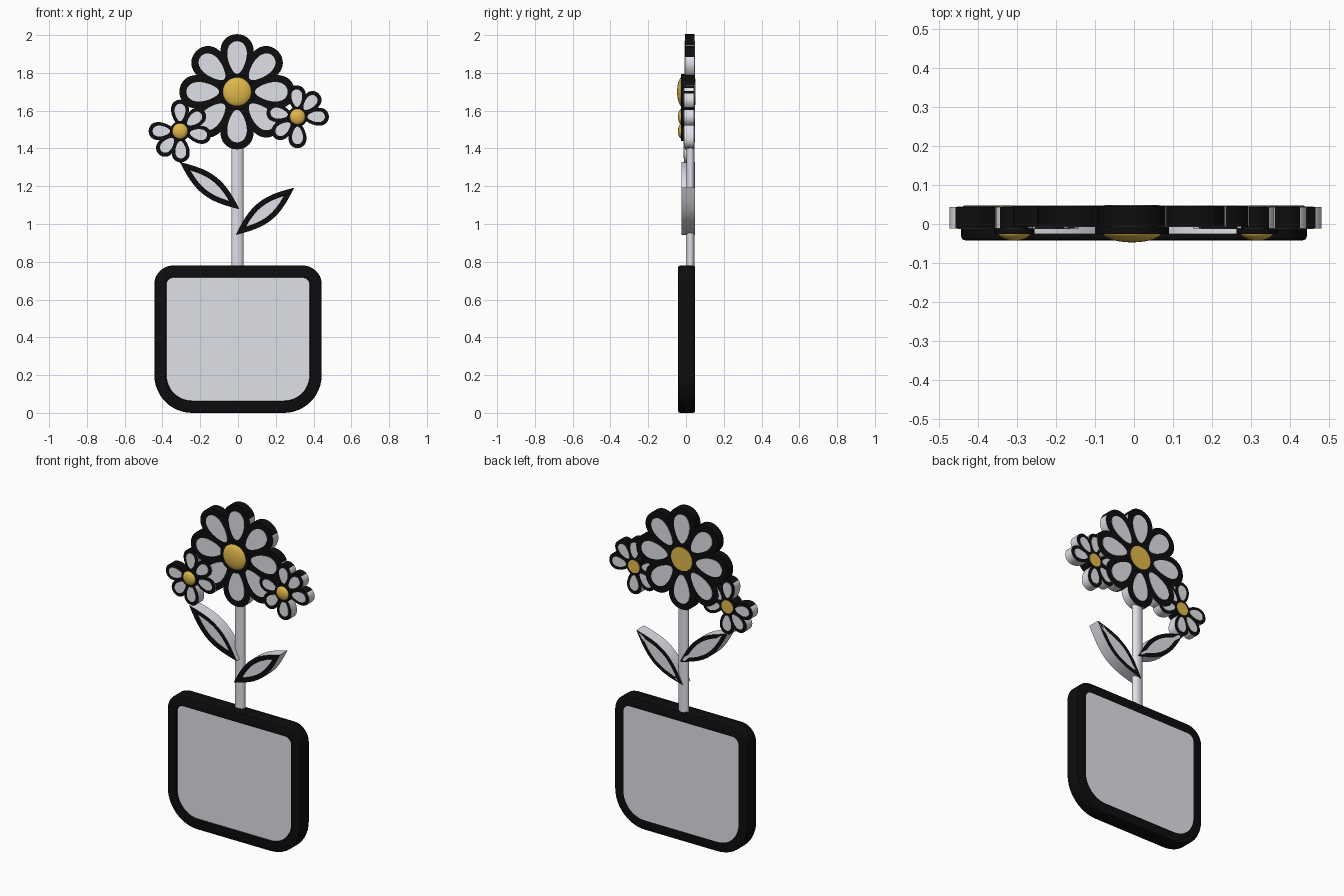
import bpy, bmesh, math
from math import sin, cos, pi, radians
from mathutils import Matrix

cube = bpy.data.objects.get("Cube")
if cube:
    bpy.data.objects.remove(cube, do_unlink=True)


def material(name, rgb):
    m = bpy.data.materials.new(name)
    m.use_nodes = True
    m.diffuse_color = (*rgb, 1)
    m.node_tree.nodes["Principled BSDF"].inputs["Base Color"].default_value = (*rgb, 1)
    return m


BLACK, WHITE, YELLOW = 0, 1, 2
MATS = [material("outline black", (0.004, 0.004, 0.004)),
        material("pale white", (0.74, 0.75, 0.80)),
        material("golden yellow", (0.74, 0.48, 0.07))]


def finish(name, bm):
    mesh = bpy.data.meshes.new(name)
    bm.to_mesh(mesh)
    bm.free()
    for m in MATS:
        mesh.materials.append(m)
    ob = bpy.data.objects.new(name, mesh)
    bpy.context.collection.objects.link(ob)
    bpy.ops.object.select_all(action='DESELECT')
    ob.select_set(True)
    bpy.context.view_layer.objects.active = ob
    bpy.ops.object.shade_smooth_by_angle(angle=radians(35))
    return ob


def slab(bm, outline, front, back, cap, side=None):
    """Extrude an (x, z) outline from front to back; side(normal) picks the wall colour."""
    base = bm.faces.new([bm.verts.new((x, front, z)) for x, z in outline])
    ext = bmesh.ops.extrude_face_region(bm, geom=[base])["geom"]
    verts = [g for g in ext if isinstance(g, bmesh.types.BMVert)]
    bmesh.ops.translate(bm, verts=verts, vec=(0, back - front, 0))
    faces = {f for v in verts for f in v.link_faces} | {base}
    bmesh.ops.recalc_face_normals(bm, faces=list(faces))
    for f in faces:
        f.normal_update()
        is_cap = abs(f.normal.y) > 0.9
        f.material_index = cap if is_cap or side is None else side(f.normal)


def inset_panels(bm, rim, recess):
    """White panel inside a dark rim: sunk at the front, flush at the back."""
    for f in [f for f in bm.faces if len(f.verts) > 8]:
        bmesh.ops.inset_region(bm, faces=[f], thickness=rim)
        if f.normal.y < 0:
            bmesh.ops.inset_region(bm, faces=[f], thickness=0.004, depth=-recess)
        f.material_index = WHITE


def circle(cx, cz, r, n=40):
    return [(cx + r * cos(2 * pi * i / n), cz + r * sin(2 * pi * i / n)) for i in range(n)]


def petal(cx, cz, angle, r0, r1, width, n=36):
    """Rounded teardrop pointing outward from a flower centre."""
    pts = []
    for i in range(n):
        a = 2 * pi * i / n
        r = (r0 + r1) / 2 + (r1 - r0) / 2 * cos(a)
        s = width * sin(a) * (1 + 0.28 * cos(a))
        pts.append((cx + r * cos(angle) - s * sin(angle), cz + r * sin(angle) + s * cos(angle)))
    return pts


def flower(name, cx, cz, angles, outer, inner, hub, front, back, side):
    outline, fill = bmesh.new(), bmesh.new()
    for deg in angles:
        slab(outline, petal(cx, cz, radians(deg), *outer), front, back, BLACK, side)
        slab(fill, petal(cx, cz, radians(deg), *inner), front - 0.002, back + 0.002, WHITE)
    finish(name + "_petal_outlines", outline)
    finish(name + "_petal_fills", fill)

    # Dark collar around the centre
    bm = bmesh.new()
    slab(bm, circle(cx, cz, hub * 1.22), -0.026, back + 0.001, BLACK)
    finish(name + "_collar", bm)

    # Domed centre with a flat disc at the back
    bm = bmesh.new()
    bmesh.ops.create_uvsphere(bm, u_segments=32, v_segments=16, radius=1)
    bmesh.ops.transform(bm, verts=bm.verts, matrix=Matrix.Translation((cx, -0.02, cz))
                        @ Matrix.Diagonal((hub, hub * 0.13 + 0.017, hub, 1)))
    slab(bm, circle(cx, cz, hub * 0.9), 0, back + 0.003, YELLOW)
    for f in bm.faces:
        f.material_index = YELLOW
    finish(name + "_centre", bm)


# Flower heads
flower("main_flower", -0.005, 1.70, range(0, 360, 45),
       (0.06, 0.305, 0.085), (0.095, 0.268, 0.05), 0.078, -0.006, 0.046,
       lambda n: BLACK if n.z > 0.35 or n.x < -0.3 else WHITE)
small_angles = (90, 40, -10, 180, 228, 272)
for name, x, z, turn in (("right_small_flower", -0.307, 1.492, 0),
                         ("left_small_flower", 0.315, 1.568, 180)):
    flower(name, x, z, [a + turn for a in small_angles],
           (0.03, 0.166, 0.046), (0.052, 0.145, 0.028), 0.043, -0.011, 0.043,
           lambda n: BLACK if n.z > 0.7 else WHITE)

# Stem
bm = bmesh.new()
bmesh.ops.create_cone(bm, cap_ends=True, segments=24, radius1=1, radius2=1, depth=1)
bmesh.ops.transform(bm, verts=bm.verts, matrix=Matrix.Translation((-0.003, 0.024, 1.13))
                    @ Matrix.Diagonal((0.032, 0.021, 0.76, 1)))
for f in bm.faces:
    f.material_index = WHITE
finish("stem", bm)


def leaf(name, start, tip, width, n=16):
    """Lens-shaped leaf between two points."""
    dx, dz = tip[0] - start[0], tip[1] - start[1]
    length = math.hypot(dx, dz)
    pts = []
    for sign in (1, -1):
        for i in range(n):
            t = i / n if sign > 0 else 1 - i / n
            s = sign * width * sin(pi * t) / length
            pts.append((start[0] + dx * t - dz * s, start[1] + dz * t + dx * s))
    bm = bmesh.new()
    slab(bm, pts, -0.025, 0.048, BLACK, lambda n: WHITE)
    inset_panels(bm, 0.023, 0.006)
    finish(name, bm)


leaf("right_leaf", (0.008, 1.078), (-0.308, 1.328), 0.057)
leaf("left_leaf", (-0.012, 0.942), (0.297, 1.192), 0.057)

# Pot: rounded frame with softened edges and pale panels
half, top = 0.443, 0.78
outline = []
for sx, cz, r, first in ((1, top, 0.10, 0), (-1, top, 0.10, 90),
                         (-1, 0, 0.20, 180), (1, 0, 0.20, 270)):
    z = cz - r if cz else r
    for i in range(13):
        a = radians(first + 90 * i / 12)
        outline.append((sx * (half - r) + r * cos(a), z + r * sin(a)))
bm = bmesh.new()
slab(bm, outline, -0.042, 0.048, BLACK)
rims = [e for e in bm.edges if any(len(f.verts) > 8 for f in e.link_faces)]
bmesh.ops.bevel(bm, geom=rims, offset=0.01, segments=2, profile=0.5, affect='EDGES')
inset_panels(bm, 0.05, 0.008)
finish("pot", bm)
